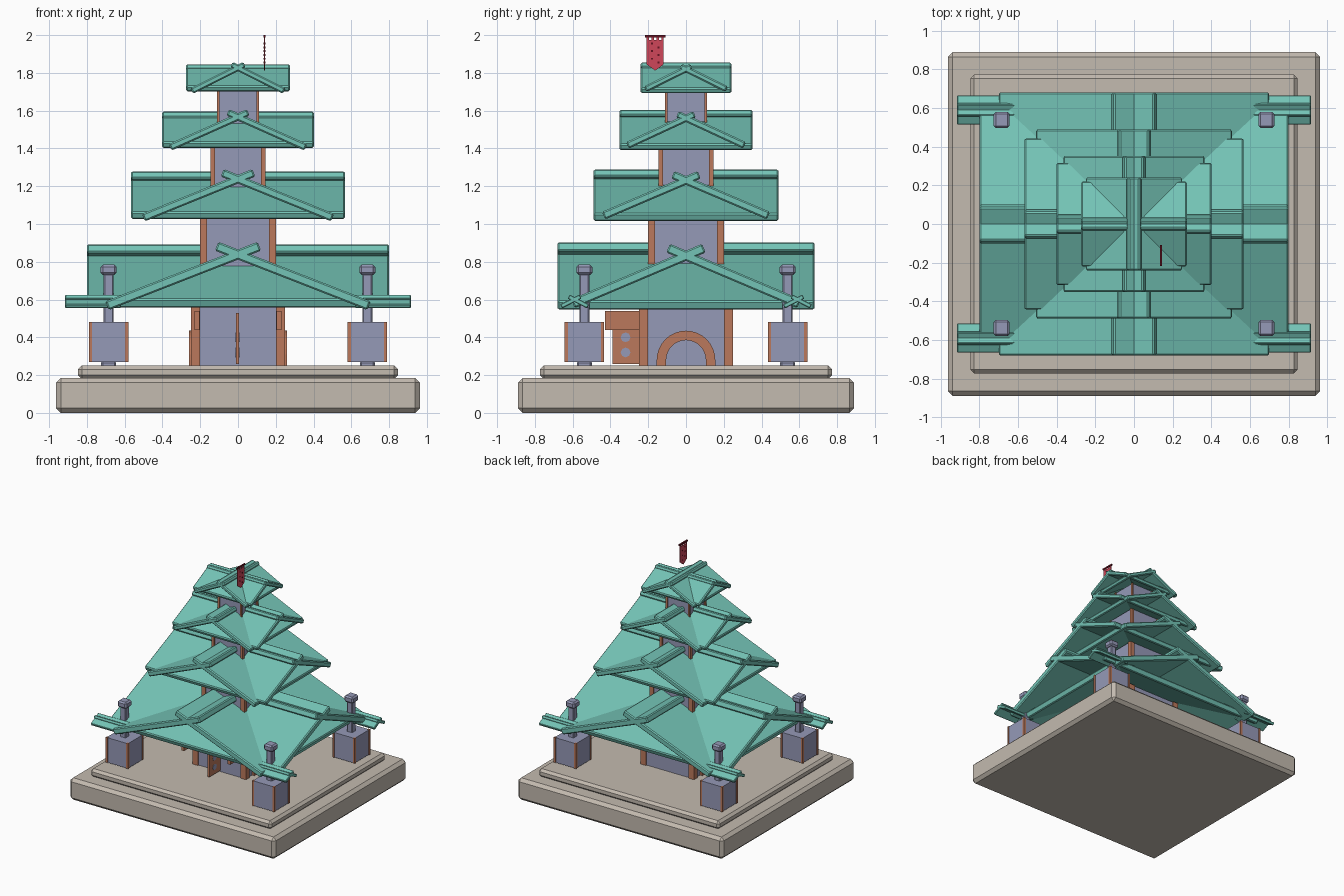
import bpy, bmesh
from math import atan2, cos, sin, pi, hypot
from mathutils import Matrix

old = bpy.data.objects.get("Cube")
if old:
    bpy.data.objects.remove(old, do_unlink=True)


def material(name, rgb):
    m = bpy.data.materials.new(name)
    m.use_nodes = True
    col = [(c / 255) ** 2.2 for c in rgb] + [1]
    m.diffuse_color = col
    m.node_tree.nodes["Principled BSDF"].inputs["Base Color"].default_value = col
    return m


TEAL = material("teal roof", (115, 194, 180))
BLUE = material("blue grey wall", (148, 152, 182))
BROWN = material("brown timber", (186, 120, 92))
STONE = material("pale stone", (194, 185, 174))
RED = material("red cloth", (205, 72, 90))
DARK = material("dark red trim", (100, 25, 38))


def finish(name, bm, mat, bevel=0):
    bmesh.ops.recalc_face_normals(bm, faces=bm.faces)
    me = bpy.data.meshes.new(name)
    bm.to_mesh(me)
    bm.free()
    me.materials.append(mat)
    ob = bpy.data.objects.new(name, me)
    bpy.context.collection.objects.link(ob)
    if bevel:
        mod = ob.modifiers.new("bevel", "BEVEL")
        mod.width, mod.segments = bevel, 1
    return ob


def box(name, x, y, z, mat, bevel=0):
    """Box from (min, max) ranges on each axis."""
    bm = bmesh.new()
    bmesh.ops.create_cube(bm, size=1)
    for v in bm.verts:
        for i, r in enumerate((x, y, z)):
            v.co[i] = r[0] if v.co[i] < 0 else r[1]
    return finish(name, bm, mat, bevel)


def around(c, h):
    return (c - h, c + h)


def side_profile(name, pts, x, thick, mat):
    """Flat (y, z) outline given thickness along x."""
    bm = bmesh.new()
    f = bm.faces.new([bm.verts.new((x - thick / 2, y, z)) for y, z in pts])
    ext = bmesh.ops.extrude_face_region(bm, geom=[f])
    bmesh.ops.translate(bm, vec=(thick, 0, 0),
                        verts=[v for v in ext["geom"] if isinstance(v, bmesh.types.BMVert)])
    return finish(name, bm, mat)


def crossed_slabs(name, half, tip, zlo, zhi, thick, run, along, centre=0, bevel=0.008):
    """Two sloping slabs that cross at the ridge; run is the range along the ridge."""
    slope = atan2(zhi - zlo - thick, half + tip)
    low = (half - thick / 2 * sin(slope), zlo + thick / 2 * cos(slope))
    high = (thick / 2 * sin(slope) - tip, zhi - thick / 2 * cos(slope))
    length = hypot(low[0] - high[0], low[1] - high[1])
    bm = bmesh.new()
    for s in (-1, 1):
        mid = Matrix.Translation((s * (low[0] + high[0]) / 2 + (centre if along == "y" else 0),
                                  sum(run) / 2, (low[1] + high[1]) / 2))
        m = mid @ Matrix.Rotation(s * slope, 4, "Y") @ Matrix.Diagonal((length, run[1] - run[0], thick, 1))
        bmesh.ops.create_cube(bm, size=1, matrix=m)
    if along == "x":
        for v in bm.verts:
            v.co.x, v.co.y = v.co.y, v.co.x + centre
    return finish(name, bm, TEAL, bevel)


# stone platform
box("platform", around(0, .963), around(0, .89), (0, .185), STONE, .025)
box("platform_step", around(0, .847), around(0, .773), (.18, .25), STONE, .02)

# roofs: eave and tip of the front gable, eave of the side gable, ridge half lengths, heights
roofs = [
    (.70, .12, .606, .80, .68, .545, .905, .050),
    (.507, .09, .443, .567, .49, 1.015, 1.29, .043),
    (.365, .06, .316, .402, .353, 1.39, 1.607, .037),
    (.25, .04, .22, .275, .24, 1.69, 1.858, .033),
]
for i, (fe, tip, se, lx, ly, zl, zh, th) in enumerate(roofs, 1):
    crossed_slabs(f"roof_{i}_front_gable", fe, tip, zl - .005, zh + .005, th, (-ly, ly), "y")
    crossed_slabs(f"roof_{i}_side_gable", se, tip * .85, zl + .005, zh - .005, th, (-lx, lx), "x")

# tower storeys with corner timbers
storeys = [(.25, .05, .25, .69), (.2, .035, .60, 1.13), (.145, .022, 1.05, 1.48), (.112, .015, 1.4, 1.74)]
for i, (h, p, z0, z1) in enumerate(storeys, 1):
    box(f"storey_{i}_wall", around(0, h - .01), around(0, h - .01), (z0, z1), BLUE)
    for sx in (-1, 1):
        for sy in (-1, 1):
            box(f"storey_{i}_timber", around(sx * (h - p / 2), p / 2),
                around(sy * (h - p / 2), p / 2), (z0, z1), BROWN)

# corner turrets with posts, caps and small crossed eaves
for sx in (-1, 1):
    for sy in (-1, 1):
        cx, cy = sx * .685, sy * .538
        box("turret_wall", around(cx, .1), around(cy, .1), (.27, .48), BLUE)
        for tx in (-1, 1):
            for ty in (-1, 1):
                box("turret_timber", around(cx + tx * .096, .009), around(cy + ty * .096, .009),
                    (.27, .482), BROWN)
        box("turret_foot", around(cx, .04), around(cy, .04), (.24, .275), BLUE, .01)
        box("turret_post", around(cx, .026), around(cy, .026), (.47, .735), BLUE, .006)
        box("turret_cap", around(cx, .042), around(cy, .042), (.73, .785), BLUE, .012)
        crossed_slabs("corner_eave", .075, .035, .55, .63, .024,
                      (.62, .915) if sx > 0 else (-.915, -.62), "x", sy * .59, .004)

# arched doorways on the sides
N = 16
for s in (-1, 1):
    def arc(r):
        return [(r * cos(pi * k / N), .28 + r * sin(pi * k / N)) for k in range(N + 1)]
    ring = [(.155, .25)] + arc(.155) + [(-.155, .25), (-.105, .25)] + arc(.105)[::-1] + [(.105, .25)]
    side_profile("door_arch", ring, s * .245, .03, BROWN)

# open front door leaf with inlays, and carved brackets beside it
box("door_leaf", around(-.003, .008), (-.39, -.23), (.26, .53), BROWN)
for z in (.32, .40):
    diamond = [(-.32 + .026 * cos(k * pi / 4), z + .026 * sin(k * pi / 4)) for k in range(8)]
    side_profile("door_inlay", diamond, -.003, .02, BLUE)
for s in (-1, 1):
    box("front_bracket", around(s * .217, .012), (-.43, -.24), (.44, .54), BROWN)

# hanging banner on top
bx, by = .14, -.163
side_profile("banner_cloth", [(by - .045, 1.975), (by - .045, 1.845), (by, 1.812),
                              (by + .045, 1.845), (by + .045, 1.975)], bx, .006, RED)
box("banner_bar", around(bx, .006), around(by, .054), (1.988, 2.0), DARK)
for k in range(4):
    box("banner_loop", around(bx, .003), around(by - .039 + k * .026, .006), (1.97, 1.99), RED)
for k in range(6):
    box("banner_stud", around(bx, .005), around(by + (.018 if k % 2 else -.018), .005),
        around(1.955 - .02 * k, .005), DARK)
